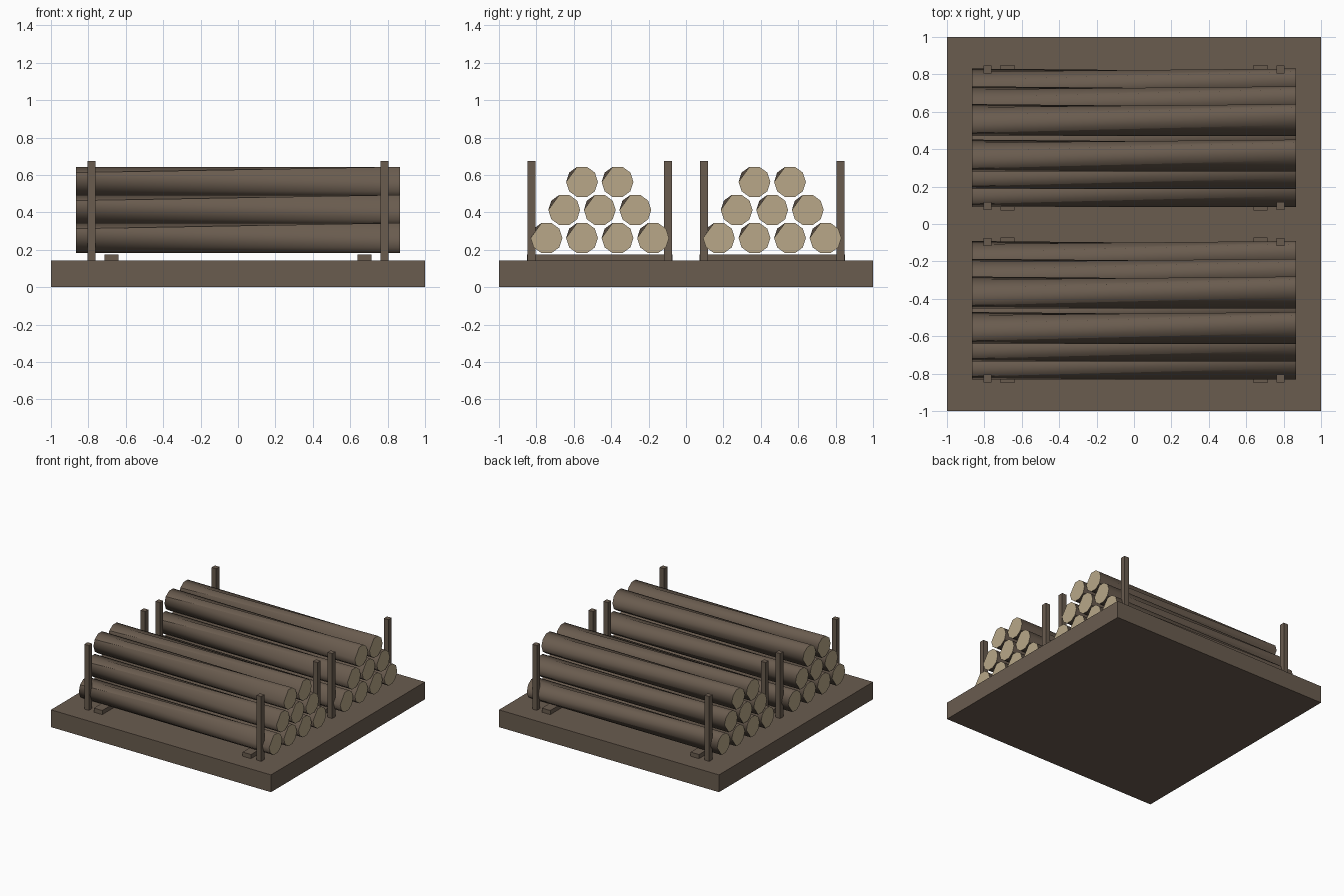
import bpy
import math

old = bpy.data.objects.get("Cube")
if old:
    bpy.data.objects.remove(old, do_unlink=True)


def make_material(name, rgb):
    mat = bpy.data.materials.new(name)
    mat.use_nodes = True
    colour = (*rgb, 1.0)
    mat.diffuse_color = colour
    mat.node_tree.nodes["Principled BSDF"].inputs["Base Color"].default_value = colour
    return mat


brown = make_material("brown wood", (0.144, 0.107, 0.078))
cut_wood = make_material("pale cut wood", (0.479, 0.386, 0.246))


def box(name, low, high):
    centre = [(a + b) / 2 for a, b in zip(low, high)]
    bpy.ops.mesh.primitive_cube_add(size=1, location=centre)
    obj = bpy.context.object
    obj.name = name
    obj.scale = [b - a for a, b in zip(low, high)]
    bpy.ops.object.transform_apply(location=False, rotation=False, scale=True)
    obj.data.materials.append(brown)
    return obj


def log(name, y, z):
    # Ten-sided log along x, smooth bark and flat pale ends
    bpy.ops.mesh.primitive_cylinder_add(
        vertices=10, radius=LOG_RADIUS, depth=LOG_LENGTH,
        location=(0, y, z), rotation=(0, math.pi / 2, 0))
    obj = bpy.context.object
    obj.name = name
    # Spin half a side so that a corner points to each side, flat face up
    obj.rotation_euler = (math.pi / 2, 0, math.pi / 2)
    bpy.ops.object.transform_apply(location=False, rotation=True, scale=False)
    for v in obj.data.vertices:
        x, vy, vz = v.co
        a = math.atan2(vz, vy)
        step = math.pi / 5
        a = round(a / step) * step if TURN[0] else a
        v.co = (x, LOG_RADIUS * math.cos(a), LOG_RADIUS * math.sin(a))
    obj.data.materials.append(brown)
    obj.data.materials.append(cut_wood)
    bpy.ops.object.shade_smooth_by_angle(angle=math.radians(45))
    for face in obj.data.polygons:
        if abs(face.normal.x) > 0.9:
            face.material_index = 1
    return obj


LOG_RADIUS = 0.085
LOG_LENGTH = 1.73
TURN = [True]
BASE_TOP = 0.142
PILE_Y = 0.461
LOG_GAP = 0.19
ROW_RISE = 0.15

# Ground slab
box("base_slab", (-1, -1, 0), (1, 1, BASE_TOP))

for side, label in ((-1, "front"), (1, "back")):
    centre = side * PILE_Y

    # Stacked logs, four at the bottom, then three, then two
    for row, count in enumerate((4, 3, 2)):
        for i in range(count):
            y = centre + (i - (count - 1) / 2) * LOG_GAP
            log(f"{label}_log_row{row + 1}_{i + 1}", y, 0.263 + row * ROW_RISE)

    for end, end_label in ((-1, "right"), (1, "left")):
        # Bearer under the pile
        x = end * 0.676
        box(f"{label}_bearer_{end_label}",
            (x - 0.038, centre - 0.39, BASE_TOP), (x + 0.038, centre + 0.39, 0.176))

        # Upright stakes on both sides of the pile
        for edge, edge_label in ((-1, "near"), (1, "far")):
            x = end * 0.783
            y = centre + edge * 0.365
            box(f"{label}_stake_{edge_label}_{end_label}",
                (x - 0.021, y - 0.021, BASE_TOP), (x + 0.021, y + 0.021, 0.675))
